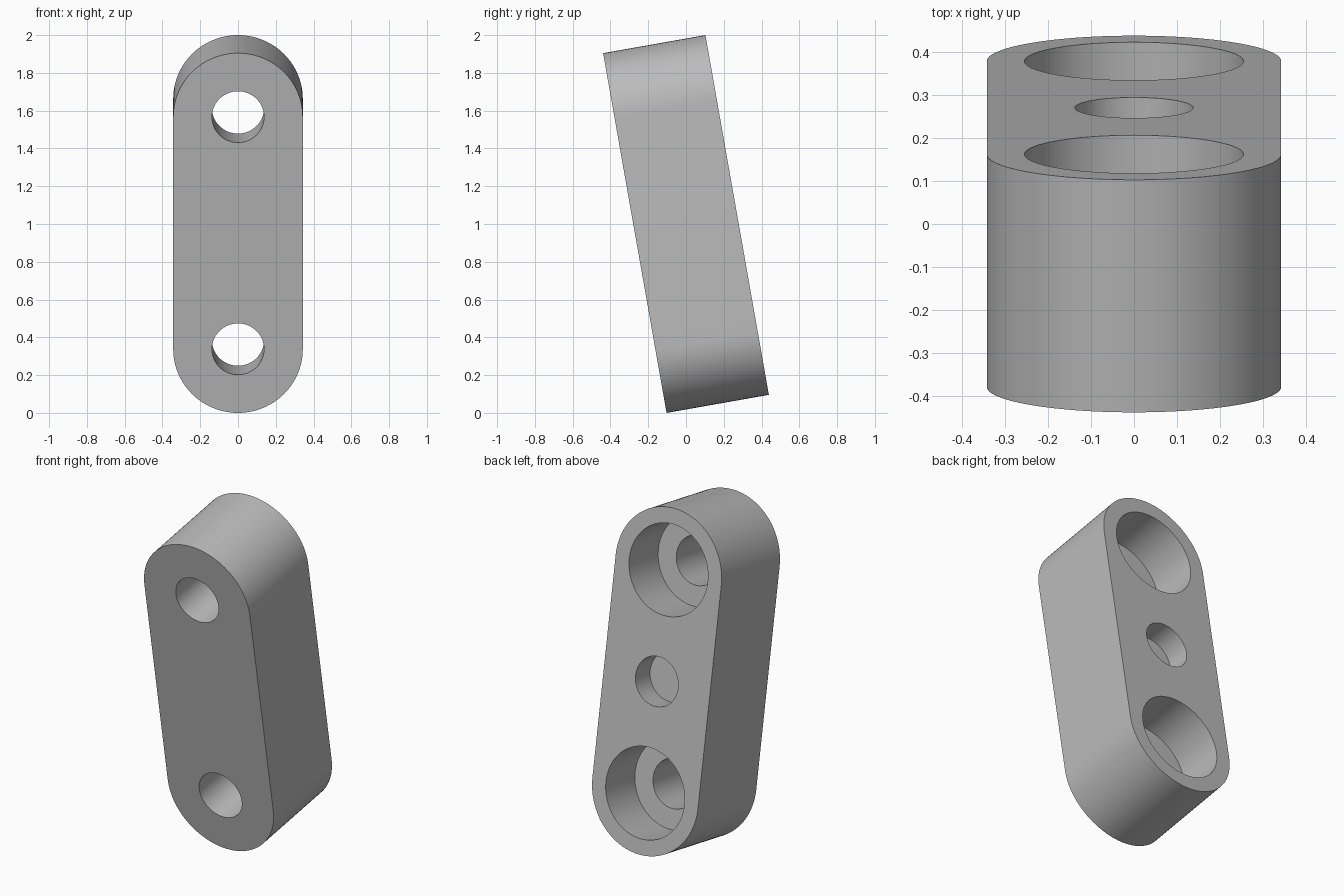
import bpy
import bmesh
from math import cos, sin, pi, radians
from mathutils import Matrix

cube = bpy.data.objects.get("Cube")
if cube:
    bpy.data.objects.remove(cube, do_unlink=True)

RADIUS, DEPTH, SPACING = 0.343, 0.55, 0.624   # SPACING: centre to end hole
BORE, COUNTERBORE = 0.138, 0.255
SEGMENTS = 96
TILT = radians(10)

grey = bpy.data.materials.new("plain grey")
grey.use_nodes = True
grey.diffuse_color = (0.5, 0.5, 0.5, 1)
grey.node_tree.nodes["Principled BSDF"].inputs["Base Color"].default_value = (0.5, 0.5, 0.5, 1)


def slot_prism(name, radius, half_length, front, back):
    """Slot outline (or circle, if half_length is 0) extruded along y."""
    bm = bmesh.new()
    points = []
    for end in (1, -1):
        for i in range(SEGMENTS // 2 + (1 if half_length else 0)):
            a = 2 * pi * i / SEGMENTS
            points.append((end * radius * cos(a), end * (half_length + radius * sin(a))))
    face = bm.faces.new([bm.verts.new((x, front, z)) for x, z in points])
    extruded = bmesh.ops.extrude_face_region(bm, geom=[face])["geom"]
    moved = [v for v in extruded if isinstance(v, bmesh.types.BMVert)]
    bmesh.ops.translate(bm, vec=(0, back - front, 0), verts=moved)
    bmesh.ops.recalc_face_normals(bm, faces=bm.faces)
    mesh = bpy.data.meshes.new(name)
    bm.to_mesh(mesh)
    bm.free()
    mesh.materials.append(grey)
    obj = bpy.data.objects.new(name, mesh)
    bpy.context.collection.objects.link(obj)
    return obj


def drill(target, radius, height, front, back):
    """Cut a round hole through the target at the given height."""
    cutter = slot_prism("hole_cutter", radius, 0, front, back)
    cutter.hide_render = True
    cutter.location.z = height
    bpy.context.view_layer.update()
    cut = target.modifiers.new("hole", "BOOLEAN")
    cut.operation = "DIFFERENCE"
    cut.solver = "EXACT"
    cut.object = cutter
    bpy.ops.object.modifier_apply(modifier=cut.name)
    bpy.data.objects.remove(cutter, do_unlink=True)


# Round-ended link body
link = slot_prism("link_body", RADIUS, SPACING, -DEPTH / 2, DEPTH / 2)
bpy.ops.object.select_all(action="DESELECT")
link.select_set(True)
bpy.context.view_layer.objects.active = link

# Counterbored through holes at both ends
for height in (SPACING, -SPACING):
    drill(link, COUNTERBORE, height, 0, DEPTH)
    drill(link, BORE, height, -DEPTH, DEPTH)

# Shallow blind hole in the middle of the back
drill(link, BORE, 0, DEPTH / 4, DEPTH)

# Lean the link forward and stand it on the ground
link.data.transform(Matrix.Translation((0, 0, 1)) @ Matrix.Rotation(TILT, 4, "X"))
bpy.ops.object.shade_smooth_by_angle(angle=radians(30))
